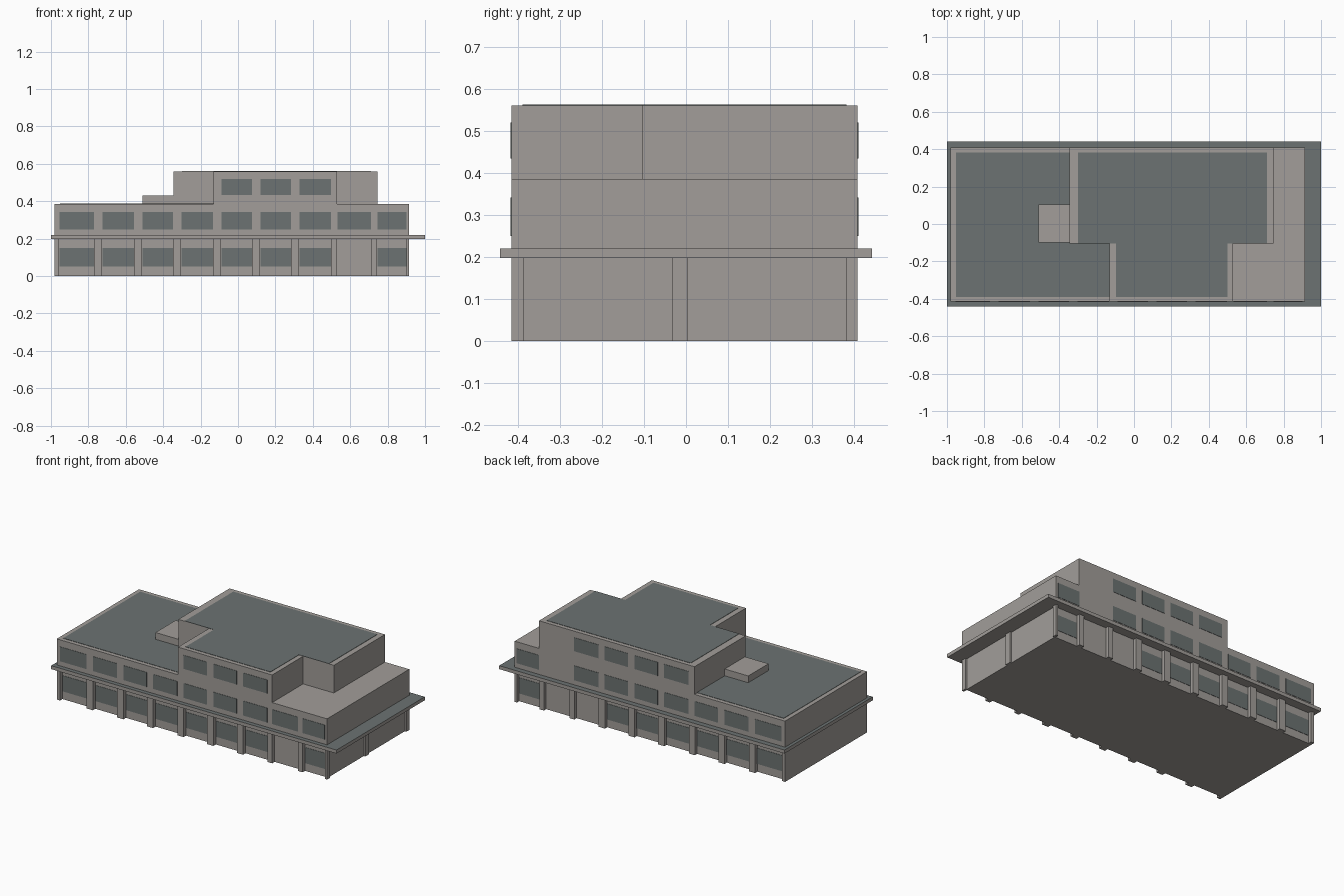
import bpy, bmesh

if "Cube" in bpy.data.objects:
    bpy.data.objects.remove(bpy.data.objects["Cube"])

def material(name, rgb):
    m = bpy.data.materials.new(name)
    m.diffuse_color = (*rgb, 1)
    m.use_nodes = True
    m.node_tree.nodes["Principled BSDF"].inputs["Base Color"].default_value = m.diffuse_color
    return m

WALL = material("warm_grey_wall", (0.36, 0.34, 0.32))
DARK = material("slate_grey", (0.15, 0.17, 0.168))

def prism(name, outline, z0, z1, mat, top=None):
    """Extrude a plan outline (counter-clockwise); optional second colour on top."""
    bm = bmesh.new()
    base = bm.faces.new([bm.verts.new((x, y, z0)) for x, y in outline])
    ext = bmesh.ops.extrude_face_region(bm, geom=[base], use_keep_orig=True)
    for v in ext["geom"]:
        if isinstance(v, bmesh.types.BMVert):
            v.co.z = z1
    bmesh.ops.recalc_face_normals(bm, faces=bm.faces)
    me = bpy.data.meshes.new(name)
    me.materials.append(mat)
    if top:
        me.materials.append(top)
        for f in bm.faces:
            if f.normal.z > 0.5:
                f.material_index = 1
    bm.to_mesh(me)
    bm.free()
    ob = bpy.data.objects.new(name, me)
    bpy.context.collection.objects.link(ob)
    return ob

def box(name, x0, x1, y0, y1, z0, z1, mat, top=None):
    return prism(name, [(x0, y0), (x1, y0), (x1, y1), (x0, y1)], z0, z1, mat, top)

L, R = -0.98, 0.915          # building ends
F, B = -0.415, 0.408         # front and back of upper walls
GF, GB = -0.39, 0.385        # recessed ground floor walls
T = 0.002                    # plate thickness

# Main storeys and the projecting canopy
box("ground_floor", L, 0.904, GF, GB, 0, 0.20, WALL)
box("canopy", -1, 1, -0.442, 0.442, 0.198, 0.22, WALL, DARK)
box("second_floor", L, R, F, B, 0.22, 0.385, WALL)
prism("third_floor", [(-0.13, F), (0.53, F), (0.53, -0.105), (0.745, -0.105),
                      (0.745, B), (-0.345, B), (-0.345, -0.105), (-0.13, -0.105)],
      0.385, 0.56, WALL)
box("roof_hatch", -0.51, -0.345, -0.098, 0.105, 0.385, 0.43, WALL)

# Dark roofing inside the pale edge
prism("lower_roofing", [(-0.953, -0.389), (-0.13, -0.389), (-0.13, -0.105),
                        (-0.345, -0.105), (-0.345, 0.382), (-0.953, 0.382)],
      0.385, 0.385 + T, DARK)
prism("upper_roofing", [(-0.095, -0.389), (0.50, -0.389), (0.50, -0.105), (0.71, -0.105),
                        (0.71, 0.382), (-0.30, 0.382), (-0.30, -0.105), (-0.095, -0.105)],
      0.56, 0.56 + T, DARK)

# Ground floor pillars, front and back
pillars = [(L, -0.957), (-0.77, -0.727), (-0.556, -0.513), (-0.348, -0.305), (-0.134, -0.091),
           (0.075, 0.118), (0.283, 0.326), (0.497, 0.53), (0.711, 0.743), (0.9, R)]
for i, (a, b) in enumerate(pillars):
    box(f"front_pillar_{i}", a, b, F, GF + 0.005, 0, 0.20, WALL)
    box(f"back_pillar_{i}", a, b, GB - 0.005, B, 0, 0.20, WALL)
box("side_pillar", 0.9, R, -0.032, 0.004, 0, 0.20, WALL)

# Windows fill the bays between pillars: rows of (side, wall y, z range, bays)
bays = [(p[1] + 0.002, q[0]) for p, q in zip(pillars, pillars[1:])]
rows = [("front_ground", GF, 0.05, 0.15, [0, 1, 2, 3, 4, 5, 6, 8]),
        ("front_second", F, 0.25, 0.342, range(9)),
        ("front_third", F, 0.434, 0.52, [4, 5, 6]),
        ("back_ground", GB, 0.05, 0.15, [0, 1, 2, 3, 4, 5, 8]),
        ("back_second", B, 0.25, 0.342, [0, 1, 2, 3, 4, 5, 6, 8]),
        ("back_third", B, 0.434, 0.52, [3, 4, 5, 6])]
for name, y, z0, z1, used in rows:
    out = T if y > 0 else -T
    for i in used:
        a, b = bays[i]
        box(f"{name}_window_{i}", a, b, min(y, y + out), max(y, y + out), z0, z1, DARK)
